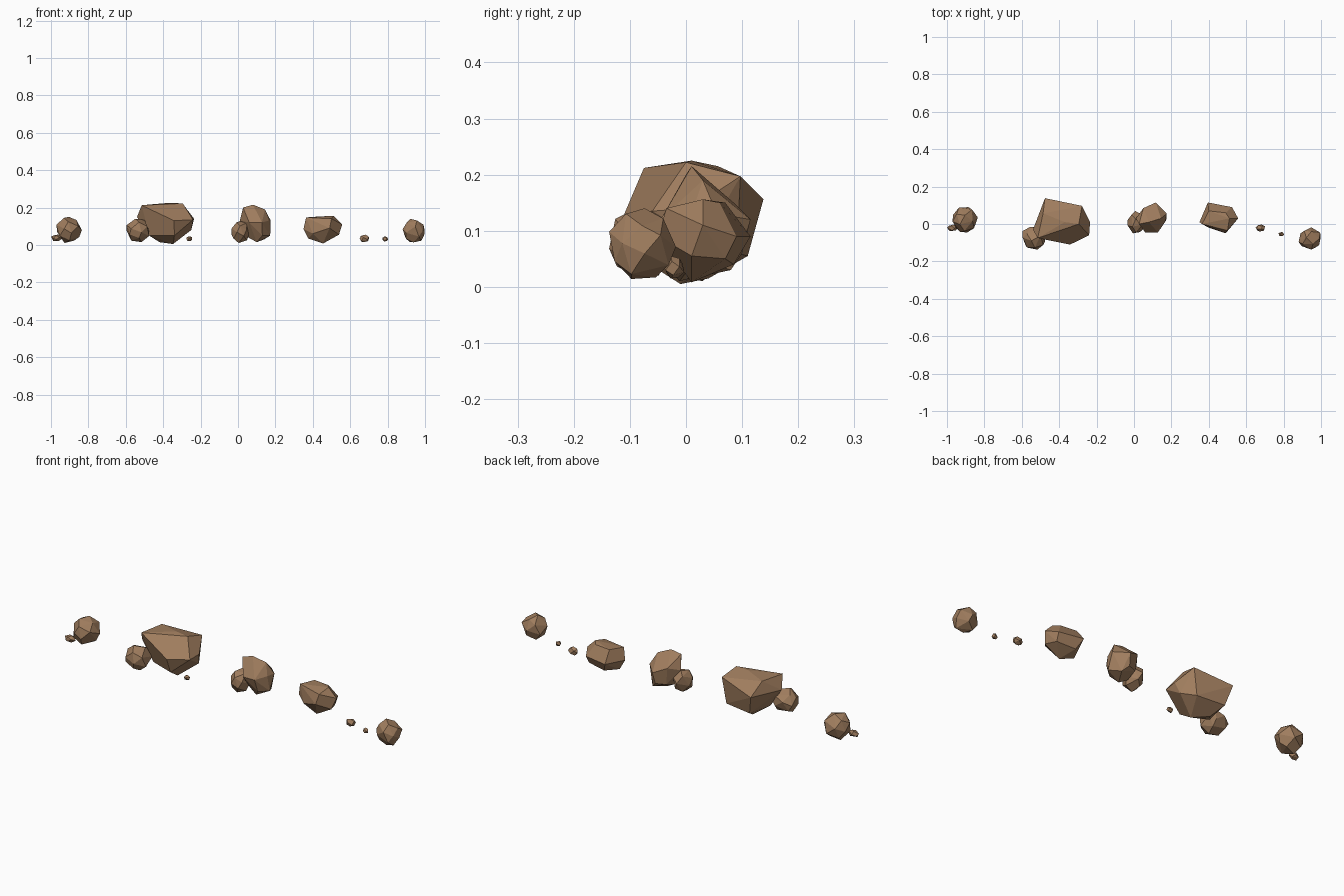
import bpy, bmesh, math, random
from mathutils import Vector

if "Cube" in bpy.data.objects:
    bpy.data.objects.remove(bpy.data.objects["Cube"])

stone = bpy.data.materials.new("brown stone")
stone.diffuse_color = (0.35, 0.205, 0.112, 1)
stone.use_nodes = True
stone.node_tree.nodes["Principled BSDF"].inputs["Base Color"].default_value = stone.diffuse_color


def hull_rock(name, points):
    """Faceted rock: convex hull of a few corner points, near-flat facets merged."""
    bm = bmesh.new()
    for p in points:
        bm.verts.new(p)
    res = bmesh.ops.convex_hull(bm, input=bm.verts[:])
    junk = {g for g in res["geom_interior"] + res["geom_unused"]
            if isinstance(g, bmesh.types.BMVert)}
    bmesh.ops.delete(bm, geom=list(junk), context='VERTS')
    bmesh.ops.dissolve_limit(bm, angle_limit=math.radians(8),
                             verts=bm.verts[:], edges=bm.edges[:])
    bmesh.ops.recalc_face_normals(bm, faces=bm.faces[:])
    mesh = bpy.data.meshes.new(name)
    bm.to_mesh(mesh)
    bm.free()
    mesh.materials.append(stone)
    obj = bpy.data.objects.new(name, mesh)
    bpy.context.collection.objects.link(obj)
    return obj


def round_rock(name, xr, yr, zr, count, seed):
    """Small rock: jittered spiral of directions stretched to the given ranges."""
    rng = random.Random(seed)
    turn = rng.uniform(0, 6.28)
    pts = []
    for i in range(count):
        h = 1 - 2 * (i + 0.5) / count
        a = turn + i * 2.39996 + rng.uniform(-0.25, 0.25)
        r = math.sqrt(1 - h * h)
        pts.append(Vector((r * math.cos(a), r * math.sin(a), h)) * rng.uniform(0.93, 1.05))
    for k, (lo, hi) in enumerate((xr, yr, zr)):
        a, b = min(p[k] for p in pts), max(p[k] for p in pts)
        for p in pts:
            p[k] = lo + (p[k] - a) / (b - a) * (hi - lo)
    return hull_rock(name, pts)


# Three large boulders
hull_rock("big_boulder", [
    (-.515, -.075, .212), (-.37, .01, .225), (-.295, 0, .222), (-.486, .057, .215),
    (-.476, .138, .156), (-.278, .097, .197), (-.235, .01, .14), (-.24, -.06, .135),
    (-.342, -.11, .13), (-.54, -.03, .15), (-.25, .03, .08), (-.347, -.01, .005),
    (-.475, -.03, .05), (-.45, .11, .055), (-.30, .09, .06), (-.42, .04, .015),
    (-.34, -.08, .05)])
hull_rock("tall_boulder", [
    (.027, 0, .2), (.08, .01, .215), (.144, .03, .19), (.175, .055, .13),
    (.172, .02, .05), (.165, .01, .13), (.117, .115, .12), (.05, .085, .15),
    (.01, .03, .13), (.128, -.045, .12), (.06, -.045, .12), (.1, .01, .015),
    (.055, .02, .04), (.11, .1, .06), (.14, .08, .03), (.06, .08, .06),
    (.13, -.02, .05)])
hull_rock("flat_boulder", [
    (.364, 0, .147), (.40, .07, .15), (.51, .03, .156), (.49, .06, .15),
    (.50, -.035, .14), (.557, .03, .11), (.54, .01, .055), (.395, .115, .09),
    (.524, .09, .09), (.49, -.05, .09), (.455, .01, .008), (.375, .02, .035),
    (.35, .01, .085), (.42, .085, .04), (.52, .07, .05), (.40, -.02, .06)])

# Medium stones
round_rock("left_stone", (-.97, -.835), (-.045, .09), (.01, .15), 20, 3)
round_rock("stone_beside_big_boulder", (-.595, -.475), (-.137, -.015), (.015, .14), 20, 5)
round_rock("stone_beside_tall_boulder", (-.035, .06), (-.05, .07), (.01, .127), 18, 8)
round_rock("right_stone", (.88, .998), (-.137, -.018), (.014, .14), 20, 11)

# Pebbles
round_rock("left_pebble", (-1, -.94), (-.037, -.003), (.02, .055), 14, 2)
round_rock("front_pebble", (-.277, -.245), (-.07, -.043), (.02, .046), 12, 4)
round_rock("right_pebble", (.65, .7), (-.04, -.003), (.015, .055), 14, 6)
round_rock("tiny_pebble", (.773, .803), (-.065, -.042), (.019, .046), 12, 7)
